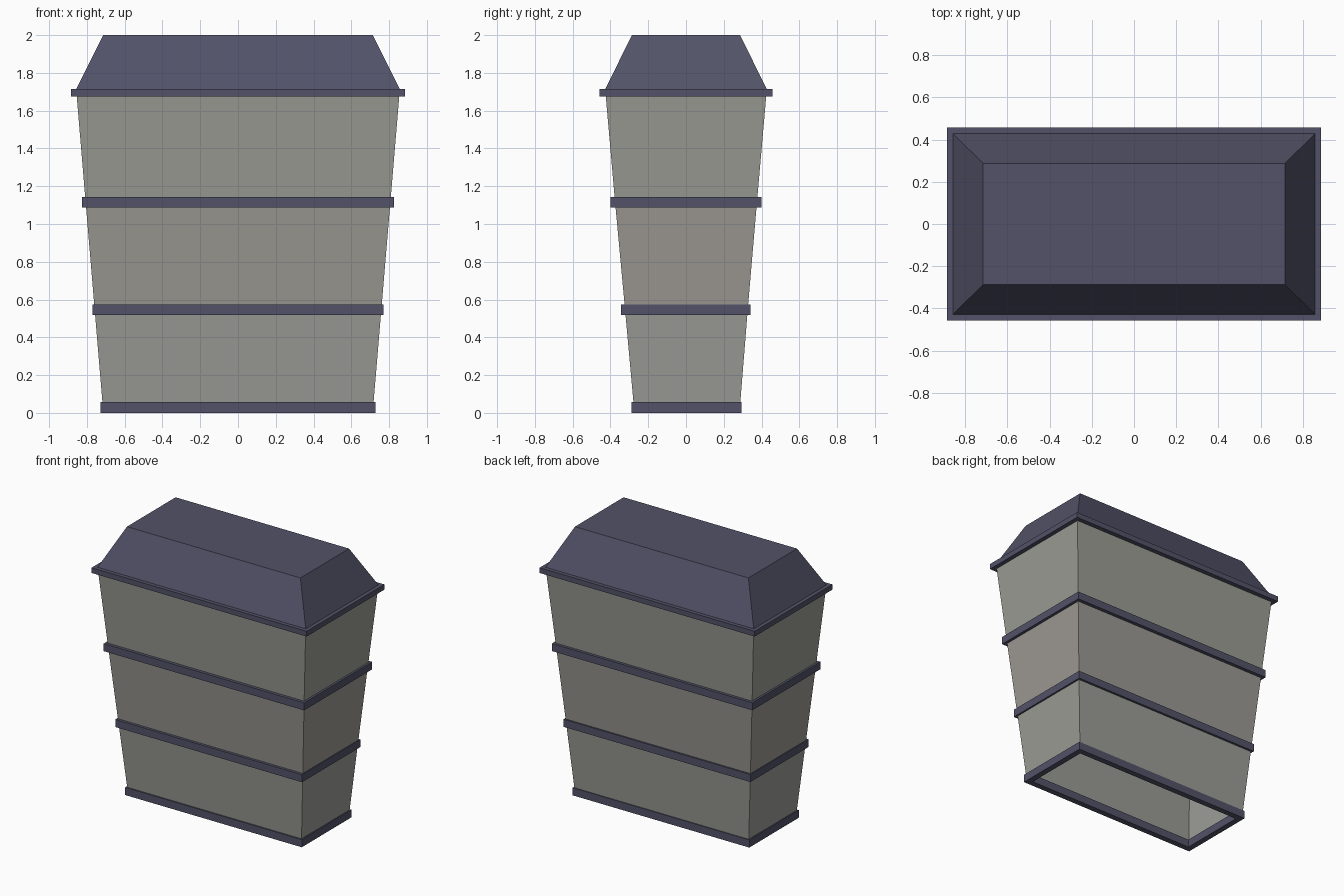
import bpy

if "Cube" in bpy.data.objects:
    bpy.data.objects.remove(bpy.data.objects["Cube"])


def material(name, rgb):
    m = bpy.data.materials.new(name)
    m.diffuse_color = (*rgb, 1)
    m.use_nodes = True
    m.node_tree.nodes["Principled BSDF"].inputs["Base Color"].default_value = m.diffuse_color
    return m


def rect(hx, hy, z, cy=0.0):
    """Four corners of a rectangle at height z."""
    return [(sx * hx, cy + sy * hy, z) for sx, sy in ((-1, -1), (1, -1), (1, 1), (-1, 1))]


def loft(name, rings, mat, cap=False, closed=False):
    """Skin rectangles together; cap the last one or close into a ring."""
    verts = [v for r in rings for v in r]
    n = len(rings)
    faces = []
    for k in range(n if closed else n - 1):
        a, b = 4 * k, 4 * ((k + 1) % n)
        faces += [(a + i, a + (i + 1) % 4, b + (i + 1) % 4, b + i) for i in range(4)]
    if cap:
        faces.append(tuple(range(4 * n - 4, 4 * n)))
    mesh = bpy.data.meshes.new(name)
    mesh.from_pydata(verts, [], faces)
    mesh.materials.append(mat)
    obj = bpy.data.objects.new(name, mesh)
    bpy.context.collection.objects.link(obj)
    return obj


def band(name, hx, hy, z0, z1, cy, w):
    """Rectangular frame with outer half sizes hx, hy and bar width w."""
    loft(name, [rect(hx, hy, z0, cy), rect(hx, hy, z1, cy),
                rect(hx - w, hy - w, z1, cy), rect(hx - w, hy - w, z0, cy)],
         trim, closed=True)


trim = material("dark_trim", (0.085, 0.085, 0.14))
tones = [(0.33, 0.33, 0.305), (0.335, 0.32, 0.295), (0.33, 0.33, 0.295)]

# Tapered wall sections, open underneath
levels = [(0.713, 0.278, 0.0, 0.005), (0.761, 0.327, 0.572, 0.002),
          (0.809, 0.378, 1.143, 0.0), (0.857, 0.428, 1.714, 0.0)]
for i in range(3):
    loft(f"wall_section_{i + 1}", [rect(*levels[i]), rect(*levels[i + 1])],
         material(f"wall_{i + 1}", tones[i]))

# Surrounding bands
band("base_band", 0.727, 0.291, 0.0, 0.057, 0.003, 0.042)
band("lower_band", 0.769, 0.343, 0.517, 0.573, -0.002, 0.042)
band("upper_band", 0.825, 0.40, 1.088, 1.144, -0.001, 0.042)
band("eave_band", 0.885, 0.457, 1.675, 1.714, 0.0, 0.045)

# Hipped roof with flat top
loft("roof", [rect(0.857, 0.428, 1.714), rect(0.714, 0.286, 2.0)], trim, cap=True)
